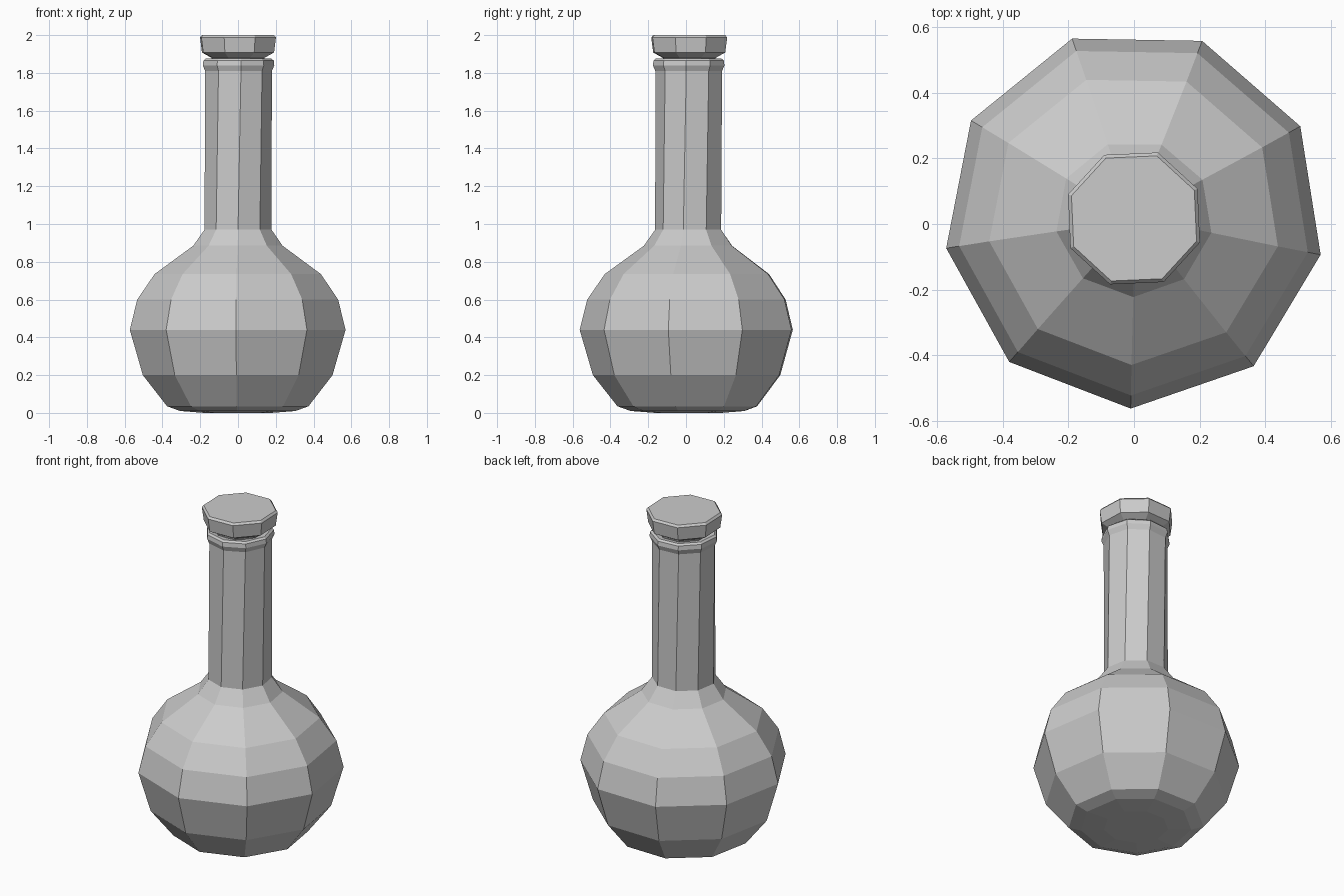
import bpy, bmesh
from math import cos, sin, radians

if "Cube" in bpy.data.objects:
    bpy.data.objects.remove(bpy.data.objects["Cube"])

CY = 0.017  # shared axis offset in y


def lathe(name, sides, profile):
    """Faceted turned solid; profile rows are (radius, z, start angle in degrees)."""
    bm = bmesh.new()
    rings = []
    for r, z, start in profile:
        angles = [radians(start + 360 * i / sides) for i in range(sides)]
        rings.append([bm.verts.new((r * cos(a), CY + r * sin(a), z)) for a in angles])
    for low, high in zip(rings, rings[1:]):
        for i in range(sides):
            j = (i + 1) % sides
            bm.faces.new((low[i], low[j], high[j], high[i]))
    bm.faces.new(rings[0][::-1])
    bm.faces.new(rings[-1])
    bmesh.ops.recalc_face_normals(bm, faces=bm.faces)
    mesh = bpy.data.meshes.new(name)
    bm.to_mesh(mesh)
    bm.free()
    obj = bpy.data.objects.new(name, mesh)
    bpy.context.collection.objects.link(obj)
    return obj


# Round flask with long, slightly twisted neck and rolled lip
lathe("flask", 9, [
    (0.18, 0.0, -91), (0.31, 0.01, -91), (0.38, 0.035, -91),
    (0.51, 0.20, -91), (0.58, 0.44, -91), (0.54, 0.60, -91),
    (0.447, 0.735, -91), (0.24, 0.885, -90.5), (0.18, 0.97, -90),
    (0.18, 1.81, -85), (0.193, 1.84, -85), (0.19, 1.865, -85),
    (0.178, 1.875, -85), (0.14, 1.868, -85),
])

# Eight-sided stopper
lathe("stopper", 8, [
    (0.135, 1.84, 25), (0.15, 1.88, 25), (0.203, 1.908, 25),
    (0.214, 1.988, 25), (0.203, 2.0, 25),
])
